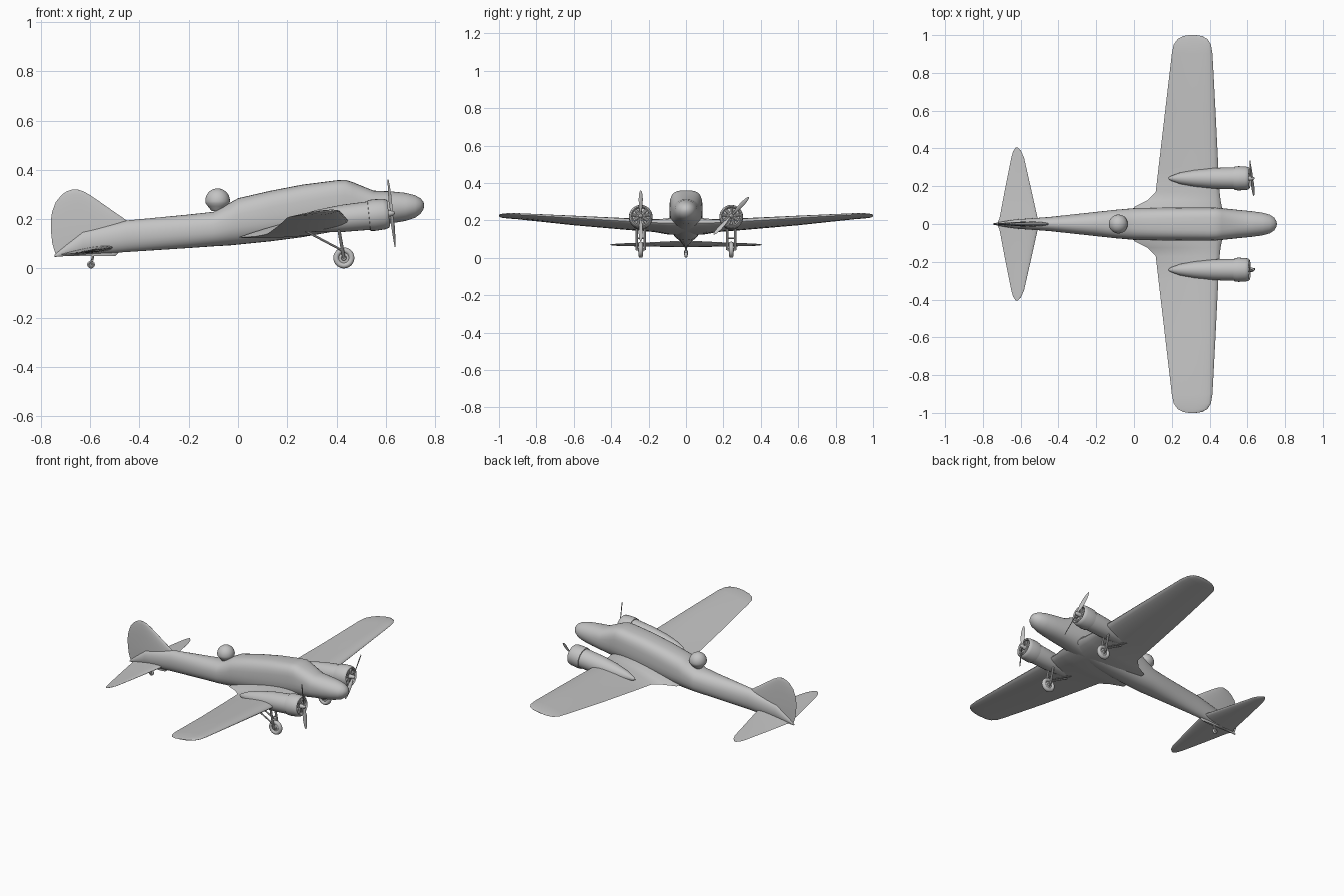
import bpy, bmesh, math
from mathutils import Vector, Matrix

if "Cube" in bpy.data.objects:
    bpy.data.objects.remove(bpy.data.objects["Cube"])

grey = bpy.data.materials.new("plain grey")
grey.diffuse_color = (0.55, 0.55, 0.55, 1)
grey.use_nodes = True
grey.node_tree.nodes["Principled BSDF"].inputs["Base Color"].default_value = grey.diffuse_color


def finish(name, bm, angle=35):
    bmesh.ops.remove_doubles(bm, verts=bm.verts, dist=0.00005)
    bmesh.ops.recalc_face_normals(bm, faces=bm.faces)
    me = bpy.data.meshes.new(name)
    bm.to_mesh(me)
    bm.free()
    ob = bpy.data.objects.new(name, me)
    bpy.context.collection.objects.link(ob)
    me.materials.append(grey)
    bpy.ops.object.select_all(action='DESELECT')
    ob.select_set(True)
    bpy.context.view_layer.objects.active = ob
    bpy.ops.object.shade_smooth_by_angle(angle=math.radians(angle))
    return ob


def loft(name, rings, angle=35, closed=False):
    """Skin a list of point rings; ends capped unless closed into a loop."""
    bm = bmesh.new()
    vs = [[bm.verts.new(p) for p in r] for r in rings]
    n = len(rings[0])
    pairs = list(zip(vs, vs[1:])) + ([(vs[-1], vs[0])] if closed else [])
    for a, b in pairs:
        for i in range(n):
            j = (i + 1) % n
            bm.faces.new((a[i], a[j], b[j], b[i]))
    if not closed:
        bm.faces.new(vs[0])
        bm.faces.new(vs[-1])
    return finish(name, bm, angle)


def lathe(name, profile, origin, axis, sides=24, angle=35, closed=False):
    """Revolve (distance along axis, radius) pairs."""
    q = Vector((0, 0, 1)).rotation_difference(Vector(axis).normalized())
    rings = [[Vector(origin) + q @ Vector((r * math.cos(2 * math.pi * i / sides),
                                           r * math.sin(2 * math.pi * i / sides), d))
              for i in range(sides)] for d, r in profile]
    return loft(name, rings, angle, closed)


def rod(name, a, b, r, sides=10):
    d = Vector(b) - Vector(a)
    return lathe(name, [(0, r), (d.length, r)], a, d, sides)


def foil(le, te, thick, up=0.6, n=12):
    """Airfoil ring between leading and trailing edge points, thickness in z."""
    le, te = Vector(le), Vector(te)
    pts = []
    for k in range(2 * n):
        a = math.pi * k / n
        t = (1 - math.cos(a)) / 2
        h = 2.6 * (math.sqrt(t) * (1 - t)) * thick
        pts.append(le.lerp(te, t) + Vector((0, 0, h * up if k <= n else -h * (1 - up))))
    return pts


# fuselage: x, top, bottom, half width, squareness
stations = [(-0.745, .055, .047, .003, 2), (-.69, .103, .051, .014, 2), (-.63, .152, .055, .024, 2),
            (-.45, .195, .067, .037, 2.1), (-.2, .219, .083, .064, 2.2), (-.1, .230, .09, .075, 2.3),
            (-.03, .268, .094, .081, 2.5), (0, .285, .097, .084, 2.7), (.13, .315, .11, .087, 3),
            (.26, .34, .127, .088, 3.2), (.4, .358, .152, .088, 3.4), (.435, .36, .157, .087, 3.4),
            (.465, .351, .162, .084, 3.1), (.55, .316, .176, .075, 2.4), (.62, .313, .183, .068, 2.1),
            (.68, .307, .193, .060, 2), (.72, .297, .206, .049, 2), (.742, .284, .223, .034, 2),
            (.753, .270, .24, .017, 2), (.756, .258, .252, .003, 2)]
rings = []
for x, zt, zb, w, e in stations:
    ring = []
    for i in range(32):
        a = 2 * math.pi * i / 32
        c, s = math.cos(a), math.sin(a)
        f = 2 / (e if s > 0 else min(e, 2.3))
        ring.append(((x), w * math.copysign(abs(c) ** f, c),
                     (zt + zb) / 2 + (zt - zb) / 2 * math.copysign(abs(s) ** f, s)))
    rings.append(ring)
loft("fuselage", rings, 28)

# dorsal turret dome on a tapering base
dome = [(-.042, .024), (-.022, .040)]
dome += [(.05 * math.sin(a), .05 * math.cos(a)) for a in
         [math.radians(-12 + 102 * k / 10) for k in range(10)]] + [(.05, .0005)]
lathe("dorsal_turret", dome, (-.083, 0, .275), (0, 0, 1), 28, 40)

# wing through the fuselage, with root fillets: y, xLE, xTE, zLE, zTE, thickness
half = [(.09, .465, 0, .185, .125, .07), (.125, .458, .07, .186, .13, .06),
        (.17, .453, .115, .188, .138, .052), (.3, .446, .13, .194, .148, .047),
        (.6, .431, .165, .213, .174, .035), (.9, .415, .2, .231, .206, .022),
        (.95, .407, .21, .233, .21, .018), (.98, .388, .232, .233, .213, .012),
        (.995, .36, .26, .231, .218, .007), (1.0, .33, .29, .228, .223, .003)]
full = [(-s[0],) + s[1:] for s in reversed(half)] + half
loft("wing", [foil((xl, y, zl), (xt, y, zt), t) for y, xl, xt, zl, zt, t in full], 40)

# tailplane
half = [(0, -.50, -.725, .088, .056, .026), (.03, -.51, -.712, .085, .057, .024),
        (.2, -.548, -.68, .079, .06, .015), (.35, -.582, -.65, .075, .063, .008),
        (.385, -.597, -.64, .073, .065, .006), (.405, -.615, -.627, .071, .068, .002)]
full = [(-s[0],) + s[1:] for s in reversed(half[1:])] + half
loft("tailplane", [foil((xl, y, zl), (xt, y, zt), t, .5) for y, xl, xt, zl, zt, t in full], 40)

# fin and rudder: z, xLE, xTE, thickness (airfoil turned upright)
fin = [(.05, -.50, -.738, .012), (.1, -.45, -.754, .024), (.155, -.44, -.76, .026), (.195, -.452, -.760, .024),
       (.23, -.503, -.755, .021), (.27, -.56, -.74, .017), (.3, -.604, -.715, .012),
       (.314, -.63, -.694, .008), (.321, -.653, -.672, .003)]
loft("tail_fin", [[Vector((p.x, p.z, z)) for p in foil((xl, 0, 0), (xt, 0, 0), t, .5)]
                  for z, xl, xt, t in fin], 40)

axis = Vector((1, 0, .105)).normalized()      # thrust line, tilted nose up
side_dir = Vector((0, 1, 0))
up_dir = axis.cross(side_dir)


def propeller(name, hub, turn):
    """Two twisted blades as lens-shaped lofts."""
    for k in (0, 1):
        a = turn + math.pi * k
        out = up_dir * math.cos(a) + side_dir * math.sin(a)
        across = axis.cross(out)
        rings = []
        for r, w, tw in [(.004, .005, 60), (.025, .007, 50), (.05, .012, 38),
                         (.09, .0125, 26), (.12, .009, 20), (.132, .005, 18), (.137, .001, 18)]:
            t = math.radians(tw)
            c = across * math.cos(t) + axis * math.sin(t)
            n = axis * math.cos(t) - across * math.sin(t)
            h = .0035 if r < .03 else .002
            rings.append([hub + out * r + c * w * math.cos(b) + n * h * math.sin(b)
                          for b in [math.pi * i / 5 for i in range(10)]])
        loft(f"{name}_blade_{k + 1}", rings, 40)


for s, label, turn in ((-1, "right", 0.0), (1, "left", math.radians(43))):
    y = .242 * s
    front = Vector((.612, y, .223))
    # nacelle, cowling, engine face and spinner
    lathe(label + "_nacelle", [(-.435, .001), (-.42, .012), (-.37, .03), (-.29, .045), (-.19, .055),
                               (-.075, .058), (-.05, .056)], front, axis, 28, 40)
    lathe(label + "_cowling", [(-.082, .052), (-.08, .062), (-.06, .064), (-.02, .062), (-.005, .058),
                               (0, .052), (-.006, .046), (-.045, .046)], front, axis, 28, 40, True)
    lathe(label + "_engine_face", [(-.05, .05), (-.028, .046), (-.02, .02), (-.02, .001)], front, axis, 20)
    for k in range(9):
        a = 2 * math.pi * k / 9
        d = up_dir * math.cos(a) + side_dir * math.sin(a)
        c = front - axis * .018
        rod(f"{label}_cylinder_{k + 1}", c + d * .012, c + d * .046, .008, 8)
    lathe(label + "_spinner", [(-.022, .014), (.004, .012), (.014, .0105), (.022, .007), (.026, .001)],
          front, axis, 16)
    propeller(label + "_propeller", front + axis * .012, turn)

    # main wheel, tyre and hub
    tyre = [(.013 * math.cos(a), .031 + .012 * math.sin(a))
            for a in [2 * math.pi * i / 14 for i in range(14)]]
    lathe(label + "_tyre", tyre, (.43, y, .043), (0, 1, 0), 32, 40, True)
    lathe(label + "_wheel_hub", [(-.015, .001), (-.015, .009), (-.007, .011), (-.005, .024), (.005, .024),
                                 (.007, .011), (.015, .009), (.015, .001)], (.43, y, .043), (0, 1, 0), 24)
    rod(label + "_axle", (.43, y - .024, .043), (.43, y + .024, .043), .005)
    # undercarriage legs and braces either side of the wheel
    for o in (-.021, .021):
        tag = "inner" if o * s < 0 else "outer"
        rod(f"{label}_{tag}_leg", (.405, y + o, .185), (.43, y + o, .043), .0065)
        rod(f"{label}_{tag}_brace", (.275, y + o * .9, .152), (.42, y + o, .075), .0045)
    rod(label + "_cross_bar", (.417, y - .021, .105), (.417, y + .021, .105), .004)

# tail wheel
tyre = [(.007 * math.cos(a), .010 + .006 * math.sin(a)) for a in [2 * math.pi * i / 10 for i in range(10)]]
lathe("tail_tyre", tyre, (-.597, 0, .016), (0, 1, 0), 24, 40, True)
lathe("tail_wheel_hub", [(-.007, .001), (-.006, .007), (.006, .007), (.007, .001)], (-.597, 0, .016), (0, 1, 0), 16)
for o in (-.009, .009):
    rod("tail_wheel_fork", (-.597, o, .014), (-.592, o, .036), .0025, 8)
rod("tail_wheel_yoke", (-.592, -.011, .036), (-.592, .011, .036), .003, 8)
rod("tail_wheel_strut", (-.592, 0, .034), (-.585, 0, .075), .005, 8)
